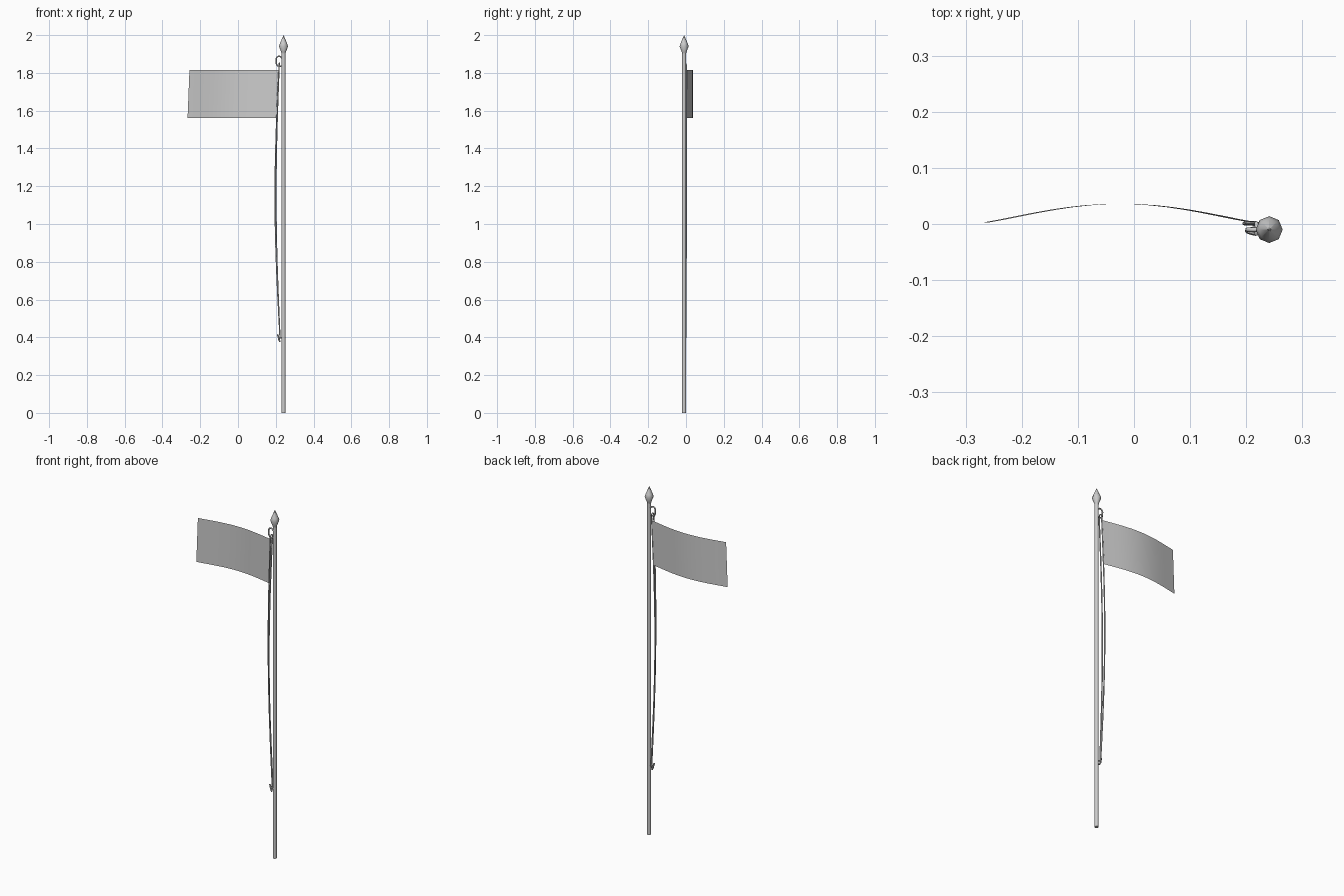
import bpy, bmesh, math
from mathutils import Vector

if "Cube" in bpy.data.objects:
    bpy.data.objects.remove(bpy.data.objects["Cube"])

PX, PY = 0.241, -0.010   # pole axis


def mesh_object(name, verts, faces):
    me = bpy.data.meshes.new(name)
    me.from_pydata(verts, [], faces)
    me.update()
    ob = bpy.data.objects.new(name, me)
    bpy.context.collection.objects.link(ob)
    return ob


def lathe(name, profile, sides=8):
    # closed turned solid around the pole axis; profile is (radius, z)
    verts = [(PX + r * math.cos(math.tau * i / sides), PY + r * math.sin(math.tau * i / sides), z)
             for r, z in profile for i in range(sides)]
    faces = [(k * sides + i, k * sides + (i + 1) % sides,
              (k + 1) * sides + (i + 1) % sides, (k + 1) * sides + i)
             for k in range(len(profile) - 1) for i in range(sides)]
    faces += [tuple(reversed(range(sides))), tuple(range(len(verts) - sides, len(verts)))]
    ob = mesh_object(name, verts, faces)
    bm = bmesh.new()
    bm.from_mesh(ob.data)
    bmesh.ops.remove_doubles(bm, verts=bm.verts, dist=1e-5)
    bm.to_mesh(ob.data)
    bm.free()
    return ob


def tube(name, points, radius, closed=False):
    # round cord or wire through the points
    cu = bpy.data.curves.new(name, 'CURVE')
    cu.dimensions = '3D'
    cu.bevel_depth = radius
    cu.bevel_resolution = 1
    cu.use_fill_caps = True
    sp = cu.splines.new('POLY')
    sp.points.add(len(points) - 1)
    for p, co in zip(sp.points, points):
        p.co = (*co, 1)
    sp.use_cyclic_u = closed
    ob = bpy.data.objects.new(name, cu)
    bpy.context.collection.objects.link(ob)
    return ob


def smooth(ob, angle=40):
    bpy.ops.object.select_all(action='DESELECT')
    ob.select_set(True)
    bpy.context.view_layer.objects.active = ob
    bpy.ops.object.shade_smooth_by_angle(angle=math.radians(angle))


# Pole and spear finial
smooth(lathe("pole", [(0.0105, 0), (0.0105, 1.915)], 12))
smooth(lathe("finial", [(0.010, 1.90), (0.013, 1.912), (0.024, 1.94), (0.019, 1.956), (0.0003, 2.0)]), 50)

# Flag: a single curved sheet, bulging to the back
N = 16
verts = []
for j in range(2):
    for i in range(N + 1):
        t = i / N
        right, left = (0.219, -0.257) if j else (0.206, -0.267)
        y = 0.003 + 0.033 * math.sin(math.pi * t) ** 1.1
        verts.append((right + (left - right) * t, y, 1.815 if j else 1.56))
flag = mesh_object("flag", verts, [(i, i + 1, N + 2 + i, N + 1 + i) for i in range(N)])
smooth(flag)

# Hook arching out from the pole near the top
arch = [(0.234, PY, 1.878)]
arch += [(0.217 + 0.015 * math.cos(a), PY, 1.872 + 0.016 * math.sin(a))
         for a in [math.radians(30 + 25 * k) for k in range(7)]]
arch += [(0.203, PY, 1.850), (0.208, PY, 1.838), (0.220, PY, 1.834), (0.234, PY, 1.838)]
tube("pulley_hook", arch, 0.0042)

# Two halyard strands, bowing away from the pole
def strand(name, y_top, y_bottom, bow):
    pts = []
    for k in range(13):
        t = k / 12
        x = 0.218 + 0.004 * t - bow * math.sin(math.pi * t)
        pts.append((x, y_top + (y_bottom - y_top) * t, 1.845 - 1.44 * t))
    tube(name, pts, 0.0034)

strand("halyard_front", -0.018, -0.006, 0.019)
strand("halyard_back", 0.002, 0.000, 0.024)

# Rope joining the strands over the hook, and under the cleat
tube("halyard_top", [(0.218, -0.018, 1.845), (0.219, -0.008, 1.852), (0.218, 0.002, 1.845)], 0.0034)
tube("halyard_bottom", [(0.222, -0.006, 0.405), (0.219, -0.003, 0.385), (0.222, 0.000, 0.405)], 0.0034)

# Small cleat with a stem to the pole
tube("cleat_bar", [(0.209, PY, 0.416), (0.213, PY, 0.405), (0.216, PY, 0.390), (0.223, PY, 0.376)], 0.0045)
tube("cleat_stem", [(0.234, PY, 0.397), (0.214, PY, 0.397)], 0.004)
